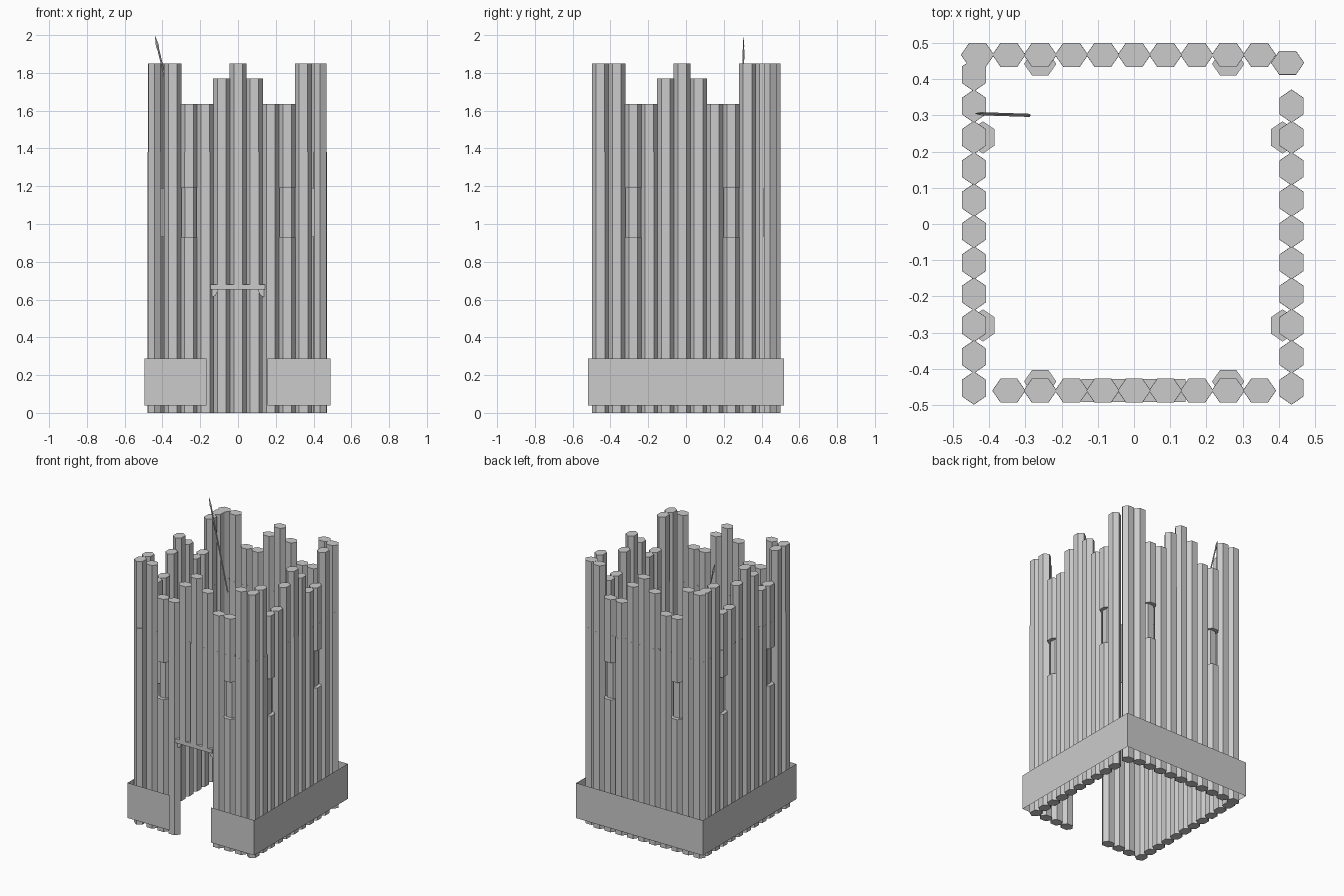
import bpy, bmesh, math
from mathutils import Vector, Matrix

if "Cube" in bpy.data.objects:
    bpy.data.objects.remove(bpy.data.objects["Cube"])

SPLIT = 1.38                     # seam between wall and battlement logs
HEIGHTS = [1.85, 1.85, 1.635, 1.635, 1.77, 1.85, 1.77, 1.635, 1.635, 1.85, 1.85]


def finish(name, bm):
    bmesh.ops.recalc_face_normals(bm, faces=bm.faces)
    me = bpy.data.meshes.new(name)
    bm.to_mesh(me)
    bm.free()
    ob = bpy.data.objects.new(name, me)
    bpy.context.collection.objects.link(ob)
    return ob


def log(bm, x, y, z0, z1, along_x, s=1.0):
    """Six-sided upright log, its points facing along the wall."""
    rx, ry = 0.0455 * s, 0.038 * s
    pts = []
    for i in range(6):
        a = i * math.pi / 3
        u, v = rx * math.cos(a), ry * math.sin(a)
        pts.append((x + u, y + v) if along_x else (x + v, y + u))
    low = [bm.verts.new((*p, z0)) for p in pts]
    top = [bm.verts.new((*p, z1)) for p in pts]
    bm.faces.new(low)
    bm.faces.new(top)
    for i in range(6):
        j = (i + 1) % 6
        bm.faces.new((low[i], low[j], top[j], top[i]))


def box(bm, x0, x1, y0, y1, z0, z1):
    m = Matrix.Translation(((x0+x1)/2, (y0+y1)/2, (z0+z1)/2)) @ Matrix.Diagonal((x1-x0, y1-y0, z1-z0, 1))
    bmesh.ops.create_cube(bm, size=1, matrix=m)


def wall(name, centres, along_x, inward, heights, windows, door=()):
    lower, upper = bmesh.new(), bmesh.new()
    for i, (x, y) in enumerate(centres):
        if i in windows:
            # arrow slit: a recessed piece of log
            log(lower, x, y, 0, 0.93, along_x, 1.01)
            log(lower, x + inward[0] * .025, y + inward[1] * .025, 0.93, 1.19, along_x, 0.98)
            log(lower, x, y, 1.19, SPLIT, along_x, 1.01)
        else:
            log(lower, x, y, 0.68 if i in door else 0, SPLIT, along_x, 1.01)
        log(upper, x, y, SPLIT, heights[i], along_x)
    finish(name + "_wall_logs", lower)
    finish(name + "_battlement_logs", upper)


# Four palisade walls
xs = [-0.432 + 0.0865 * i for i in range(11)]
ys = [-0.453 + 0.0865 * i for i in range(11)]
wall("front", [(x, -0.46) for x in xs[1:10]], True, (0, 1), HEIGHTS[1:10], (1, 7), (3, 4, 5))
wall("back", [(x, 0.467) for x in xs[:10]] + [(0.424, 0.445)], True, (0, -1), HEIGHTS, (2, 8))
wall("left", [(-0.442, y) for y in ys], False, (1, 0), HEIGHTS, (2, 8))
wall("right", [(0.435, y) for y in ys[:10]], False, (-1, 0), HEIGHTS[:10], (2, 8))

# Door lintel with two small corner brackets
bm = bmesh.new()
box(bm, -0.145, 0.142, -0.492, -0.428, 0.652, 0.68)
for s in (-1, 1):
    prof = [(0.142, 0.652), (0.105, 0.652), (0.118, 0.622), (0.142, 0.61)]
    f = bm.faces.new([bm.verts.new((s * x, -0.475, z)) for x, z in prof])
    ext = bmesh.ops.extrude_face_region(bm, geom=[f])
    bmesh.ops.translate(bm, vec=(0, 0.03, 0), verts=[v for v in ext["geom"] if isinstance(v, bmesh.types.BMVert)])
finish("door_lintel", bm)

# Thin skirt boards around the base, open at the door
bm = bmesh.new()
path = [(0.155, -0.52), (0.49, -0.52), (0.49, 0.52), (-0.495, 0.52), (-0.495, -0.52), (-0.168, -0.52)]
rows = [[bm.verts.new((x, y, z)) for x, y in path] for z in (0.04, 0.287)]
for i in range(len(path) - 1):
    bm.faces.new((rows[0][i], rows[0][i + 1], rows[1][i + 1], rows[1][i]))
finish("base_skirt", bm)

# Leaning spear with a flat diamond head
a, b = Vector((-0.29, 0.30, 1.37)), Vector((-0.44, 0.305, 2.0))
d = b - a
length = d.length
rot = d.to_track_quat('Z', 'Y').to_matrix().to_4x4()
bm = bmesh.new()
bmesh.ops.create_cone(bm, cap_ends=True, segments=6, radius1=0.005, radius2=0.005, depth=length - 0.08,
                      matrix=Matrix.Translation((0, 0, (length - 0.08) / 2)))
tip, base = bm.verts.new((0, 0, length)), bm.verts.new((0, 0, length - 0.1))
ring = [bm.verts.new((*p, length - 0.06)) for p in ((0.004, 0), (0, 0.009), (-0.004, 0), (0, -0.009))]
for i in range(4):
    bm.faces.new((ring[i], ring[(i + 1) % 4], tip))
    bm.faces.new((ring[(i + 1) % 4], ring[i], base))
bm.transform(Matrix.Translation(a) @ rot)
finish("spear", bm)
